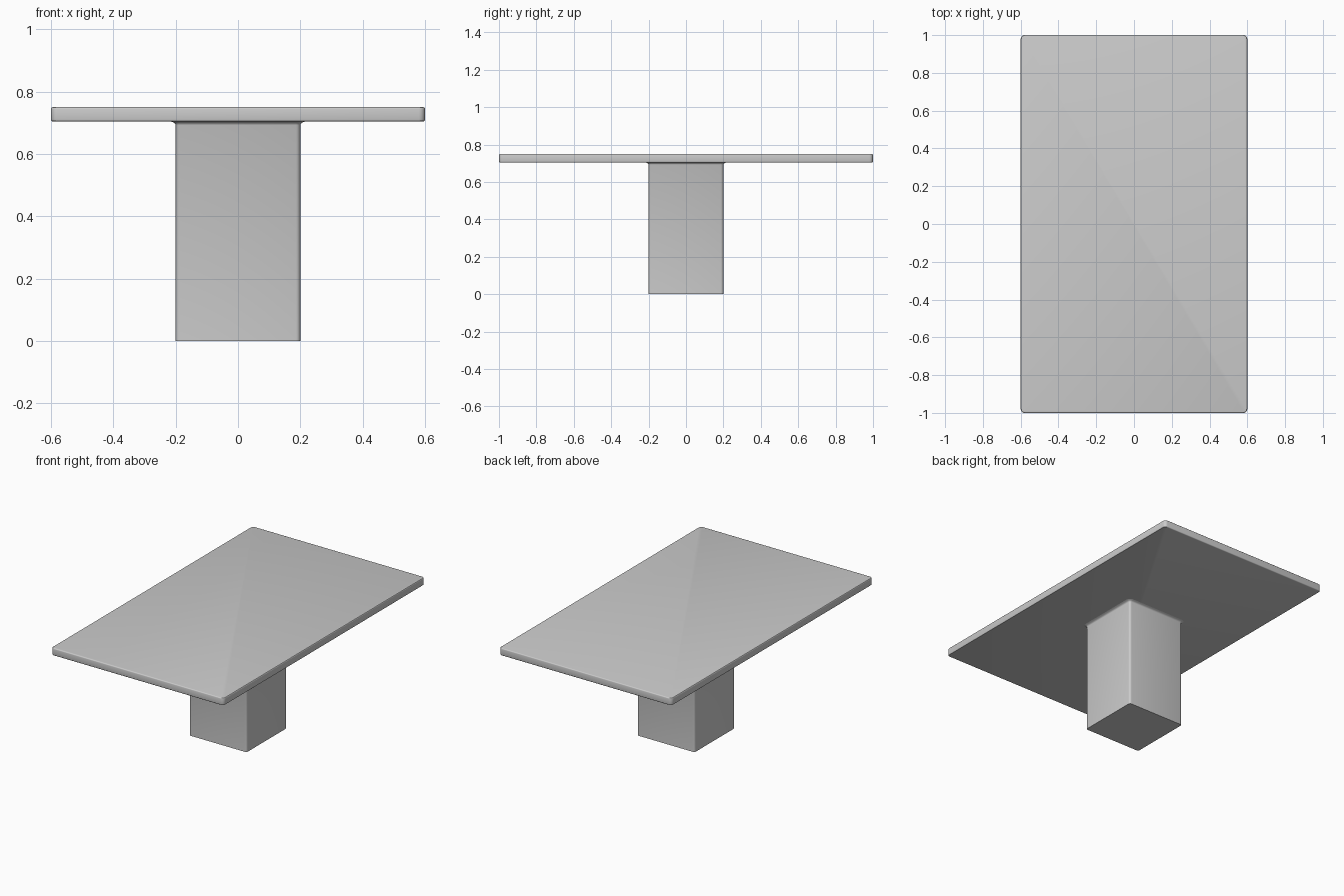
import bpy, bmesh, math

if "Cube" in bpy.data.objects:
    bpy.data.objects.remove(bpy.data.objects["Cube"])


def rounded_rect(hx, hy, r, steps):
    """Outline of a rectangle with rounded corners, counter-clockwise."""
    pts = []
    for i, (sx, sy) in enumerate([(1, 1), (-1, 1), (-1, -1), (1, -1)]):
        for k in range(steps + 1):
            a = math.pi / 2 * (i + k / steps)
            pts.append((sx * (hx - r) + r * math.cos(a),
                        sy * (hy - r) + r * math.sin(a)))
    return pts


def loft(name, rings, steps=4):
    """Solid through stacked rounded rectangles (half x, half y, radius, z)."""
    bm = bmesh.new()
    loops = [[bm.verts.new((x, y, z)) for x, y in rounded_rect(hx, hy, r, steps)]
             for hx, hy, r, z in rings]
    n = len(loops[0])
    for lo, hi in zip(loops, loops[1:]):
        for i in range(n):
            j = (i + 1) % n
            bm.faces.new((lo[i], lo[j], hi[j], hi[i]))
    bm.faces.new(loops[0][::-1])
    bm.faces.new(loops[-1])
    mesh = bpy.data.meshes.new(name)
    bm.to_mesh(mesh)
    bm.free()
    obj = bpy.data.objects.new(name, mesh)
    bpy.context.collection.objects.link(obj)
    bpy.context.view_layer.objects.active = obj
    obj.select_set(True)
    bpy.ops.object.shade_smooth_by_angle(angle=math.radians(30))
    obj.select_set(False)
    return obj


# Table top: thin slab with softened rims
rim = 0.006
profile = [(rim * (1 - math.cos(math.radians(a))), rim * (1 - math.sin(math.radians(a))))
           for a in (90, 60, 30, 0)]  # (inset, distance from face)
bottom = [(0.6 - i, 1.0 - i, 0.02 - i, 0.704 + d) for i, d in profile]
upper = [(0.6 - i, 1.0 - i, 0.02 - i, 0.75 - d) for i, d in reversed(profile)]
loft("table_top", bottom + upper)

# Pedestal: square column with a small flare where it meets the top
loft("pedestal", [
    (0.2, 0.2, 0.014, 0.0),
    (0.2, 0.2, 0.014, 0.692),
    (0.202, 0.202, 0.016, 0.697),
    (0.207, 0.207, 0.021, 0.701),
    (0.22, 0.22, 0.034, 0.705),
])
